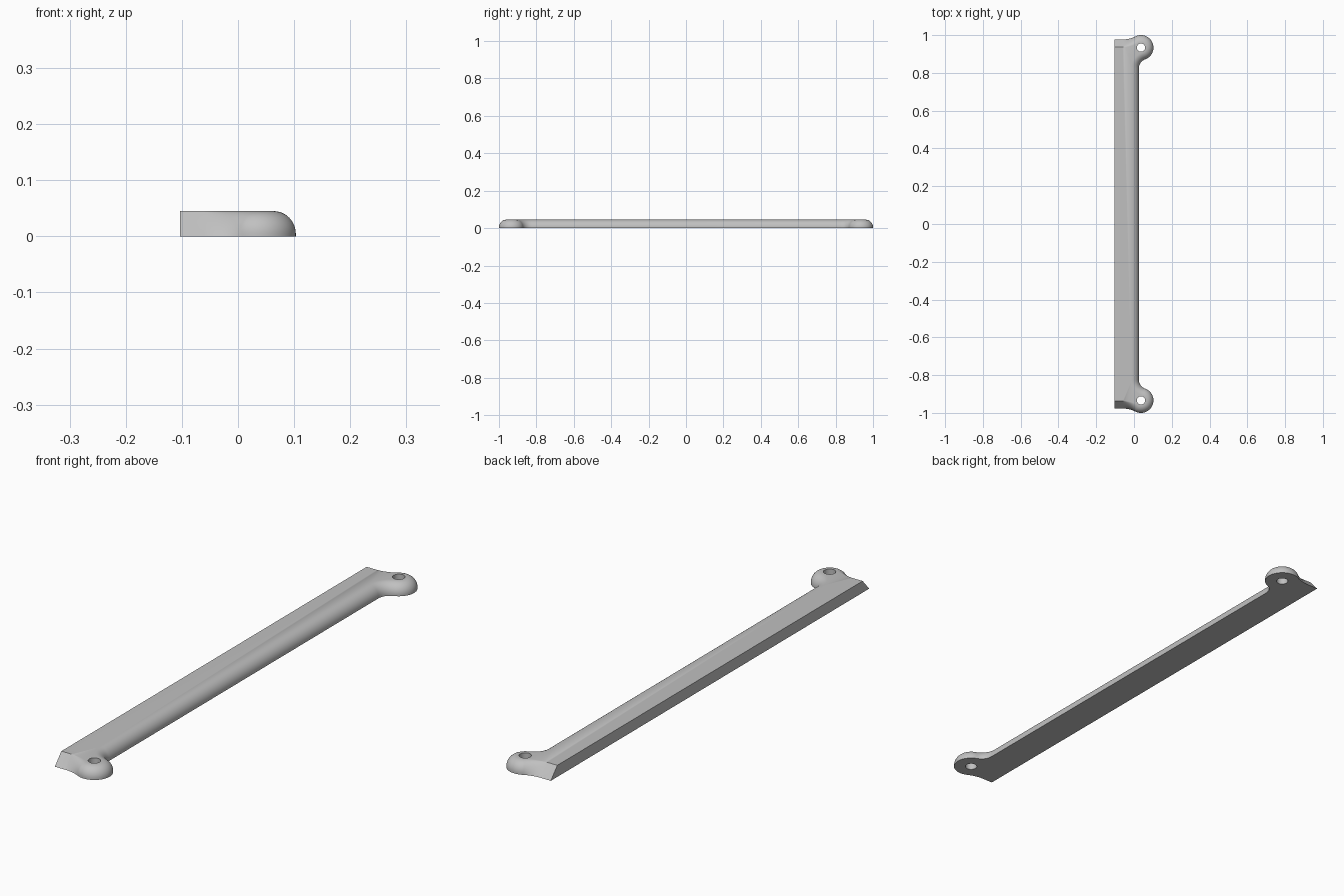
import bpy, bmesh
from math import sin, cos, pi, sqrt, atan2, radians

cube = bpy.data.objects.get("Cube")
if cube:
    bpy.data.objects.remove(cube, do_unlink=True)

LEFT, EDGE, END, HEIGHT = -0.103, 0.026, 0.977, 0.045
EAR_X, EAR_Y, EAR_R, HOLE_R = 0.037, 0.934, 0.066, 0.022
ROUND, STEPS = 0.04, 12
INNER_R, OUTER_R = 0.05, 0.15        # concave blends beside each ear

inner = (EDGE + INNER_R,
         EAR_Y - sqrt((EAR_R + INNER_R) ** 2 - (EDGE + INNER_R - EAR_X) ** 2))
outer_y = END + OUTER_R
outer = (EAR_X - sqrt((EAR_R + OUTER_R) ** 2 - (outer_y - EAR_Y) ** 2), outer_y)


def arc(centre, r, a, b, n):
    return [(centre[0] + r * cos(a + (b - a) * i / n),
             centre[1] + r * sin(a + (b - a) * i / n)) for i in range(n + 1)]


def half_outline(d):
    """Rear half of the outline, moved inward by d."""
    a1 = atan2(inner[1] - EAR_Y, inner[0] - EAR_X)
    a2 = atan2(outer[1] - EAR_Y, outer[0] - EAR_X)
    return (arc(inner, INNER_R + d, pi, a1 + pi, 14)
            + arc((EAR_X, EAR_Y), EAR_R - d, a1, a2, 40)[1:]
            + arc(outer, OUTER_R + d, a2 - pi, -pi / 2, 14)[1:]
            + [(LEFT, END - d)])


def ring(z, d):
    """Rounded edge that turns into a straight bevel toward the square end."""
    rounded, bevel = half_outline(d), half_outline(ROUND * z / HEIGHT)
    count, pts = len(rounded), []
    for i, (p, q) in enumerate(zip(rounded, bevel)):
        w = min(1, max(0, (i - (count - 16)) / 14))
        pts.append((p[0] + (q[0] - p[0]) * w, p[1] + (q[1] - p[1]) * w, z))
    return pts + [(x, -y, z) for x, y, z in reversed(pts)]


# Strip body: stacked outlines with flat top and bottom
levels = [(0, 0)] + [(HEIGHT - ROUND + ROUND * sin(t), ROUND * (1 - cos(t)))
                     for t in (pi / 2 * i / STEPS for i in range(STEPS + 1))]
bm = bmesh.new()
rings = [[bm.verts.new(p) for p in ring(z, d)] for z, d in levels]
for low, high in zip(rings, rings[1:]):
    for i in range(len(low)):
        j = (i + 1) % len(low)
        bm.faces.new((low[i], low[j], high[j], high[i]))
bm.faces.new(rings[0][::-1])
bm.faces.new(rings[-1])
mesh = bpy.data.meshes.new("mounting_strip")
bm.to_mesh(mesh)
bm.free()
strip = bpy.data.objects.new("mounting_strip", mesh)
bpy.context.collection.objects.link(strip)

# Screw holes through both ears
bpy.context.view_layer.objects.active = strip
for side in (-1, 1):
    bpy.ops.mesh.primitive_cylinder_add(vertices=40, radius=HOLE_R, depth=0.2,
                                        location=(EAR_X, side * EAR_Y, 0))
    cutter = bpy.context.object
    cutter.name = "hole_cutter"
    cutter.hide_render = True
    bpy.context.view_layer.objects.active = strip
    mod = strip.modifiers.new("screw_hole", "BOOLEAN")
    mod.operation, mod.solver, mod.object = "DIFFERENCE", "EXACT", cutter
    bpy.ops.object.modifier_apply(modifier=mod.name)
    bpy.data.objects.remove(cutter, do_unlink=True)

# Plain grey finish
grey = bpy.data.materials.new("light_grey")
grey.use_nodes = True
colour = (0.53, 0.53, 0.53, 1)
grey.diffuse_color = colour
grey.node_tree.nodes["Principled BSDF"].inputs["Base Color"].default_value = colour
strip.data.materials.clear()
strip.data.materials.append(grey)

bpy.ops.object.select_all(action="DESELECT")
strip.select_set(True)
bpy.context.view_layer.objects.active = strip
bpy.ops.object.shade_smooth_by_angle(angle=radians(30))
